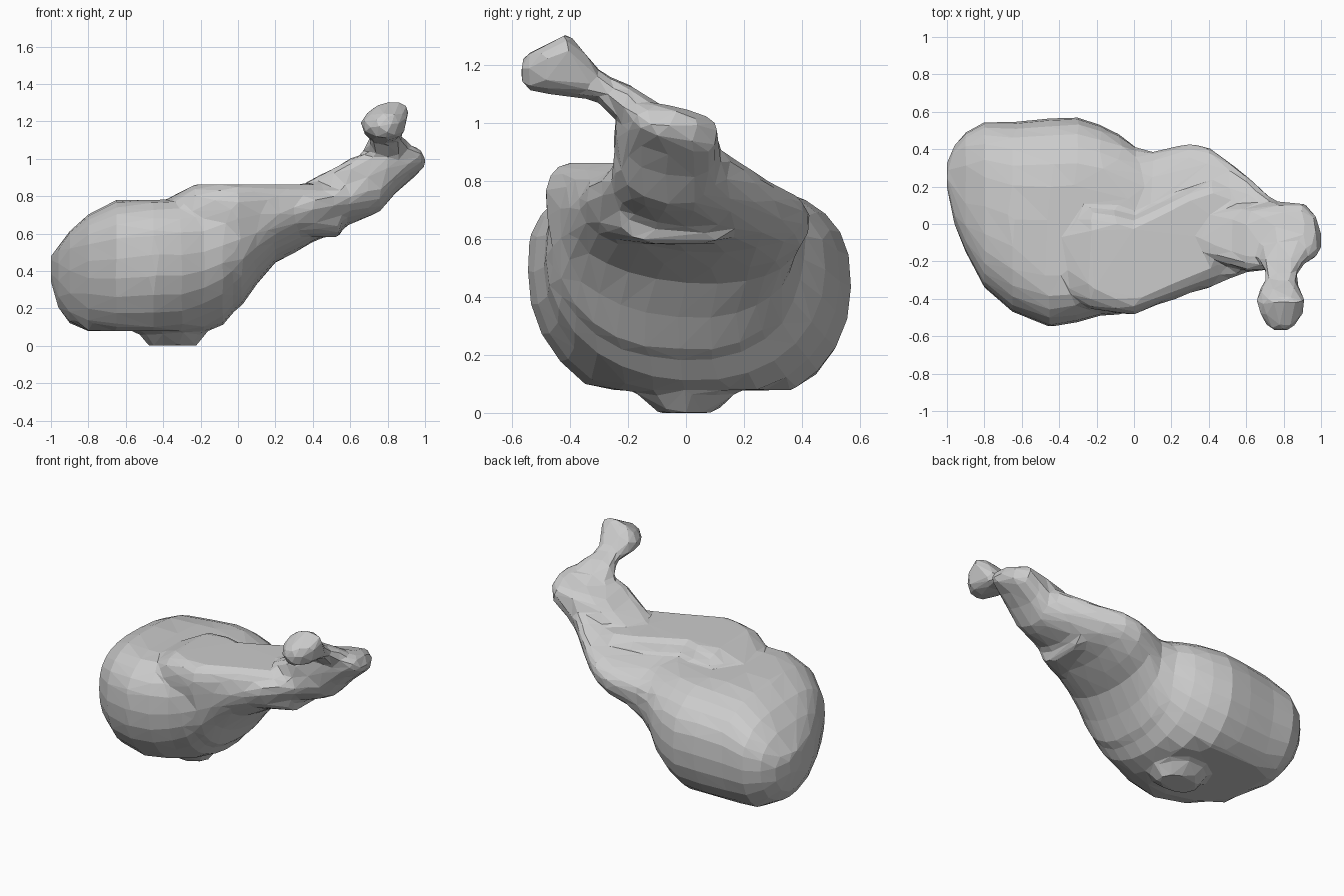
import bpy, bmesh
from math import cos, sin, pi


def ring(a0, a1, z0, zm, z1, n, tilt=0.0, low=-9, high=9, n_low=None, count=28):
    """Superellipse outline (a, z): widest at zm, clipped flat at low / high."""
    pts, mid, half = [], (a0 + a1) / 2, (a1 - a0) / 2
    for i in range(count):
        t = 2 * pi * i / count
        c, s = cos(t), sin(t)
        e = 2 / (n_low if n_low and s < 0 else n)
        u = abs(c) ** e * (1 if c > 0 else -1)
        v = abs(s) ** e * (1 if s > 0 else -1)
        z = zm + v * ((z1 - zm) if v > 0 else (zm - z0)) + tilt * u * half
        pts.append((mid + u * half, min(max(z, low), high)))
    return pts


def loft(bm, rings):
    """Skin a list of 3D rings and cap both ends."""
    loops = [[bm.verts.new(p) for p in r] for r in rings]
    faces = [bm.faces.new(loops[0]), bm.faces.new(loops[-1])]
    for a, b in zip(loops, loops[1:]):
        for i in range(len(a)):
            j = (i + 1) % len(a)
            faces.append(bm.faces.new((a[i], a[j], b[j], b[i])))
    bmesh.ops.recalc_face_normals(bm, faces=faces)


bm = bmesh.new()

# Swollen bulb: x, y0, y1, z bottom, z widest, z top
bulb = [
    (-1.00, .19, .33, .34, .42, .48), (-.96, .00, .42, .20, .41, .53),
    (-.90, -.15, .49, .12, .42, .61), (-.80, -.34, .545, .03, .43, .70),
    (-.65, -.47, .545, -.01, .44, .78), (-.45, -.55, .565, -.02, .46, .80),
    (-.30, -.525, .57, .0, .46, .81), (-.18, -.49, .53, .05, .48, .81),
    (-.08, -.485, .48, .11, .52, .80), (.01, -.46, .41, .22, .57, .79),
    (.06, -.40, .35, .34, .60, .78)]
loft(bm, [[(x, y, z) for y, z in ring(a, b, c, m, d, 2.8, -.05, .078, .78, 2.1)]
          for x, a, b, c, m, d in bulb])

# Tapering neck: x, y0, y1, z bottom, z widest, z top, tilt
neck = [
    (-.06, -.46, .44, .20, .58, .77, -.04), (.01, -.47, .41, .20, .62, .78, -.05),
    (.10, -.44, .385, .33, .66, .79, -.08), (.20, -.41, .41, .45, .68, .80, -.08),
    (.30, -.37, .43, .50, .70, .81, -.08), (.40, -.345, .41, .56, .73, .83, -.08),
    (.50, -.30, .34, .60, .76, .85, -.08), (.60, -.26, .26, .65, .80, .89, -.06),
    (.70, -.245, .17, .69, .85, .94, -.06), (.76, -.235, .12, .72, .88, 1.0, -.1),
    (.84, -.22, .11, .815, .94, 1.05, -.15),
    (.92, -.205, .105, .89, .98, 1.06, -.2), (.97, -.18, .05, .93, 1.0, 1.05, -.2),
    (1.0, -.14, -.04, .96, .99, 1.01, -.1)]
loft(bm, [[(x, y, z) for y, z in ring(a, b, c, m, d, 2.3, k)]
          for x, a, b, c, m, d, k in neck])

# Upper lobe of the neck: x, y0, y1, z bottom, z top
lobe = [(.37, -.16, .05, .76, .87), (.45, -.20, .08, .76, .91),
        (.53, -.23, .10, .76, .945), (.60, -.25, .10, .78, .99),
        (.70, -.25, .105, .82, 1.02), (.80, -.24, .11, .86, 1.04),
        (.90, -.20, .11, .90, 1.05)]
loft(bm, [[(x, y, z) for y, z in ring(a, b, c, (c + d) / 2, d, 3.6, -.15)]
          for x, a, b, c, d in lobe])

# Raised flat step on top of bulb and neck: x, y0, y1, z top
step = [(-.38, -.28, -.02, .785), (-.31, -.41, .05, .82), (-.23, -.455, .09, .87),
        (-.10, -.475, .08, .89), (.00, -.485, .05, .89), (.15, -.42, .12, .89),
        (.30, -.36, .20, .89), (.42, -.31, .24, .89), (.55, -.23, .20, .88)]
loft(bm, [[(x, y, z) for y, z in ring(a, b, .58, .73, d, 3, 0, -9, .862)]
          for x, a, b, d in step])

# Bent stem with knob: y, x0, x1, z0, z1
stem = [(.02, .72, .95, .88, 1.02), (-.10, .68, .98, .90, 1.07),
        (-.19, .67, .93, .96, 1.13), (-.25, .70, .88, 1.02, 1.155),
        (-.30, .70, .87, 1.07, 1.18), (-.35, .67, .89, 1.085, 1.25),
        (-.41, .655, .90, 1.09, 1.31), (-.48, .67, .90, 1.10, 1.27),
        (-.54, .71, .86, 1.11, 1.245), (-.57, .75, .82, 1.15, 1.21)]
# the knob leans: its top shifts towards +x
loft(bm, [[(x + max(0, z - 1.2) * .5, y, z)
           for x, z in ring(a, b, c, (c + d) / 2, d, 2.2)]
          for y, a, b, c, d in stem])

# Small foot under the bulb: z, half width x, half width y
foot = [(.14, .21, .22), (.08, .19, .19), (.04, .16, .15), (.0, .13, .10)]
loft(bm, [[(-.35 + rx * cos(i * pi / 5), ry * sin(i * pi / 5), z) for i in range(10)]
          for z, rx, ry in foot])

mesh = bpy.data.meshes.new("gourd_body")
bm.to_mesh(mesh)
bm.free()
gourd = bpy.data.objects.new("gourd_body", mesh)
bpy.context.collection.objects.link(gourd)

# Fuse the parts into one skin, soften, then reduce to coarse flat facets
fuse = gourd.modifiers.new("fuse", 'REMESH')
fuse.mode = 'VOXEL'
fuse.voxel_size = 0.02
soften = gourd.modifiers.new("soften", 'SMOOTH')
soften.factor, soften.iterations = 0.5, 4
facets = gourd.modifiers.new("facets", 'DECIMATE')
facets.ratio = 0.03
